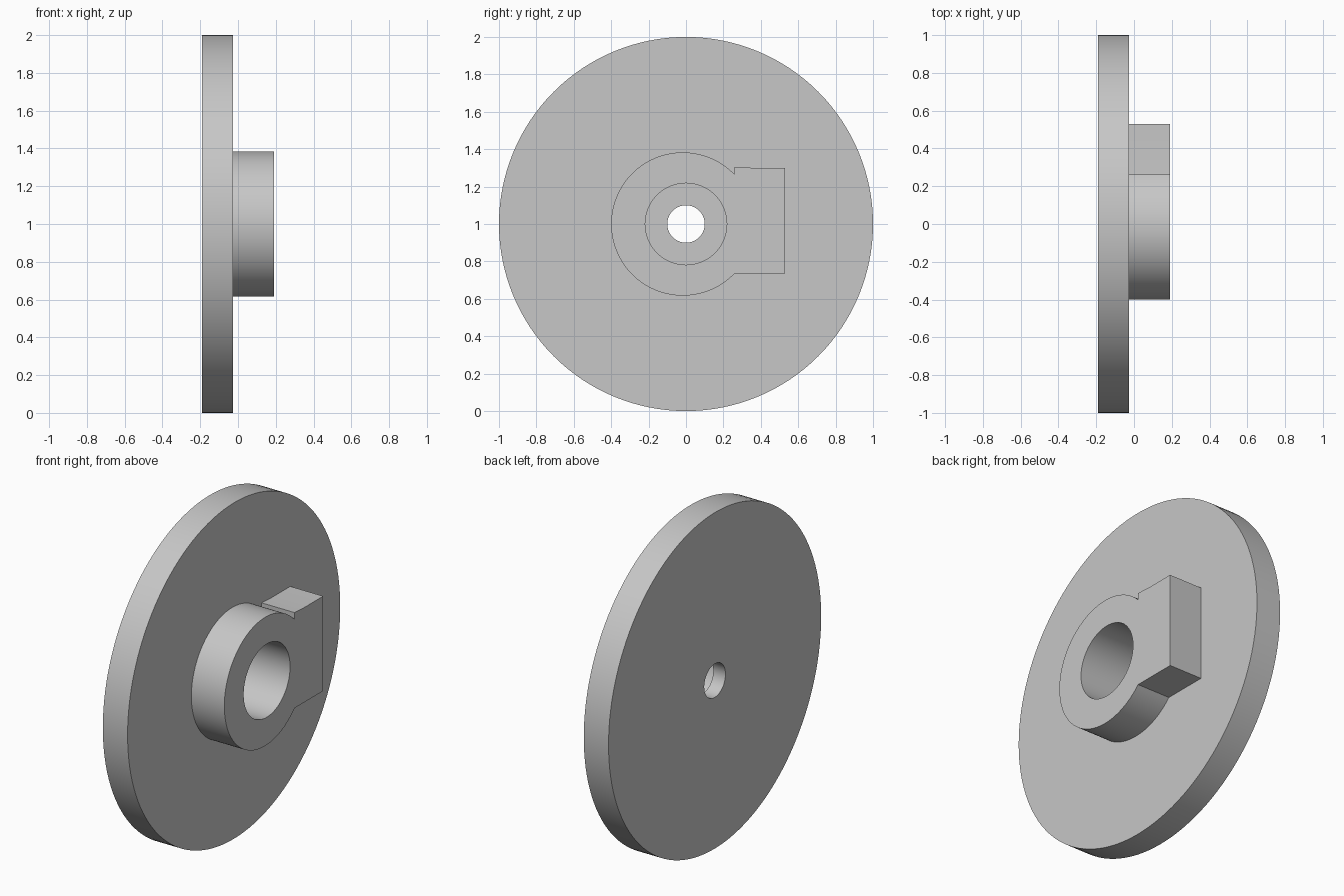
import bpy
import bmesh
from math import cos, sin, pi, asin
from mathutils import Vector, Matrix

default = bpy.data.objects.get("Cube")
if default:
    bpy.data.objects.remove(default, do_unlink=True)

SEGMENTS = 128
BACK, STEP, FACE, FRONT = -0.19, -0.11, -0.027, 0.19   # stations along the x axis
BORE, HOLE = 0.218, 0.1

grey = bpy.data.materials.new("plain grey")
grey.use_nodes = True
colour = (0.57, 0.57, 0.57, 1)
grey.diffuse_color = colour
grey.node_tree.nodes["Principled BSDF"].inputs["Base Color"].default_value = colour


def finish(bm, name):
    """Turn the bmesh into an object with smooth rims and sharp edges."""
    bmesh.ops.recalc_face_normals(bm, faces=bm.faces)
    mesh = bpy.data.meshes.new(name)
    bm.to_mesh(mesh)
    bm.free()
    mesh.materials.append(grey)
    obj = bpy.data.objects.new(name, mesh)
    obj.location.z = 1
    bpy.context.collection.objects.link(obj)
    bpy.ops.object.select_all(action='DESELECT')
    obj.select_set(True)
    bpy.context.view_layer.objects.active = obj
    bpy.ops.object.shade_smooth_by_angle(angle=pi / 6)


def add_loop(bm, points, x):
    """Add a closed outline of (y, z) points at the given x."""
    verts = [bm.verts.new((x, y, z)) for y, z in points]
    return [bm.edges.new((v, verts[i - 1])) for i, v in enumerate(verts)]


def arc(radius, start, end, count, centre=0):
    step = (end - start) / count
    return [(centre + radius * cos(start + i * step), radius * sin(start + i * step))
            for i in range(count + 1)]


# Disc: a turned section with a small hole and a wider counterbore
bm = bmesh.new()
section = [(BACK, HOLE), (BACK, 1), (FACE, 1), (FACE, BORE), (STEP, BORE), (STEP, HOLE)]
verts = [bm.verts.new((x, 0, r)) for x, r in section]
edges = [bm.edges.new((v, verts[i - 1])) for i, v in enumerate(verts)]
bmesh.ops.spin(bm, geom=verts + edges, cent=(0, 0, 0), axis=(1, 0, 0),
               angle=2 * pi, steps=SEGMENTS, use_duplicate=False)
bmesh.ops.remove_doubles(bm, verts=bm.verts, dist=1e-4)
finish(bm, "disc")

# Hub: a round boss with a square lug on one side, bored through
bm = bmesh.new()
radius, centre, lug_start, lug_end = 0.383, -0.017, 0.26, 0.53
meet = asin(0.264 / radius)
outline = arc(radius, meet, 2 * pi - meet, 96, centre)
outline += [(lug_end, outline[-1][1]), (lug_end, 0.3), (0.36, 0.3), (outline[0][0], 0.305)]
bore = arc(BORE, 0, 2 * pi, SEGMENTS)[:-1]
edges = add_loop(bm, outline, FACE) + add_loop(bm, bore, FACE)
bmesh.ops.triangle_fill(bm, edges=edges, use_beauty=True, normal=(1, 0, 0))
result = bmesh.ops.extrude_face_region(bm, geom=bm.faces[:])
top = [g for g in result["geom"] if isinstance(g, bmesh.types.BMVert)]
bmesh.ops.translate(bm, verts=top, vec=(FRONT - FACE, 0, 0))
finish(bm, "hub")
